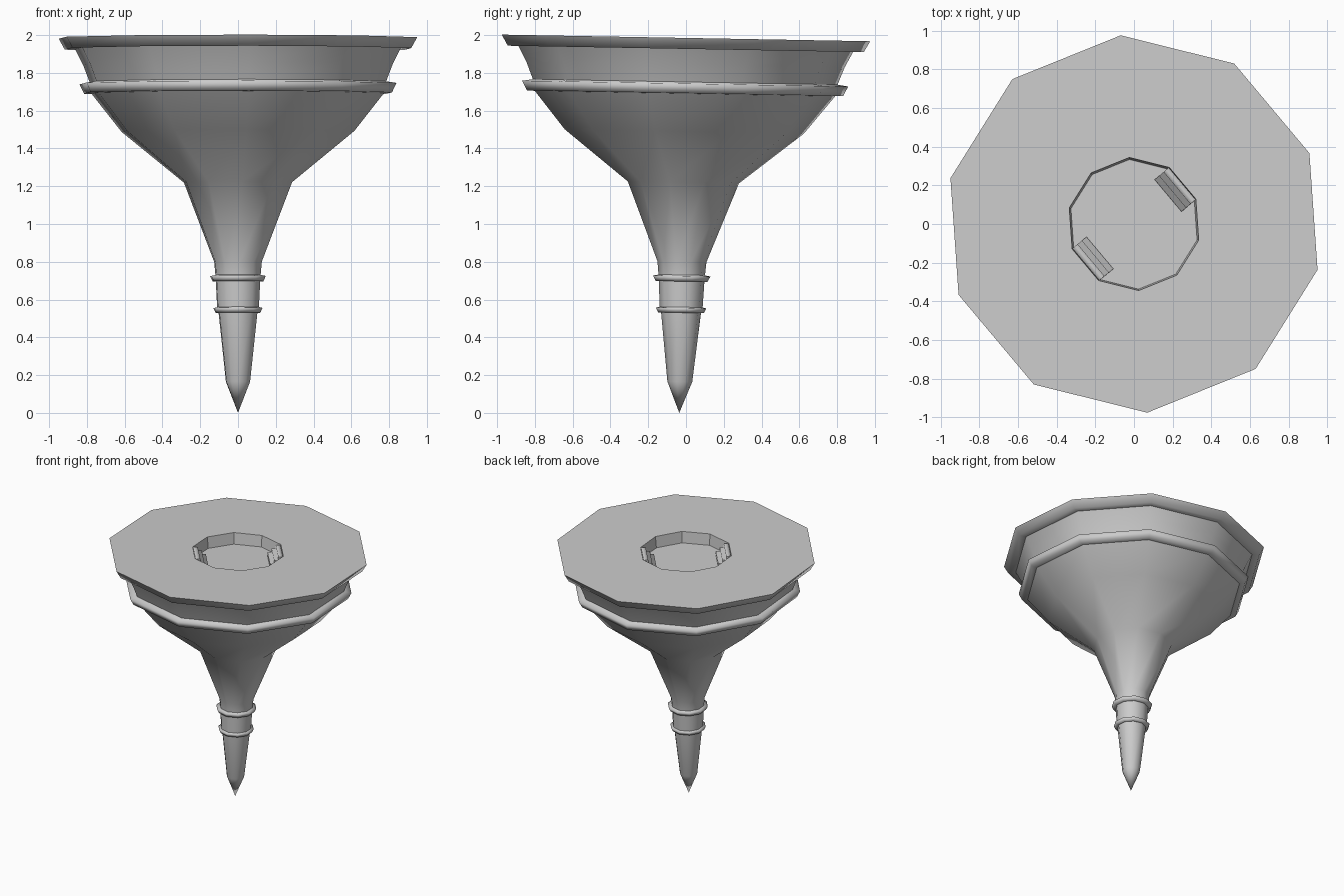
import bpy, bmesh, math
from mathutils import Matrix, Vector

cube = bpy.data.objects.get("Cube")
if cube:
    bpy.data.objects.remove(cube)

SIDES = 10
TURN = math.radians(22)
TOP = 1.985
# Whole spike leans very slightly about the centre of its top
LEAN = (Matrix.Translation((0, 0, TOP)) @ Matrix.Rotation(-0.018, 4, 'X')
        @ Matrix.Translation((0, 0, -TOP)))

gray = bpy.data.materials.new("plain gray")
gray.use_nodes = True
COLOR = (0.6, 0.6, 0.6, 1)
gray.diffuse_color = COLOR
gray.node_tree.nodes["Principled BSDF"].inputs["Base Color"].default_value = COLOR


def finish(name, bm, smooth):
    bm.transform(LEAN)
    mesh = bpy.data.meshes.new(name)
    for f in bm.faces:
        f.smooth = smooth
    bm.to_mesh(mesh)
    bm.free()
    mesh.materials.append(gray)
    obj = bpy.data.objects.new(name, mesh)
    bpy.context.collection.objects.link(obj)
    return obj


def lathe(name, profile, smooth=True):
    """Ten-sided turned part; the profile runs upward along its outside."""
    bm = bmesh.new()
    rings = []
    for r, z in profile:
        if r == 0:
            rings.append([bm.verts.new((0, 0, z))] * SIDES)
        else:
            angles = [TURN + math.tau * i / SIDES for i in range(SIDES)]
            rings.append([bm.verts.new((r * math.cos(a), r * math.sin(a), z)) for a in angles])
    for low, high in zip(rings, rings[1:]):
        for i in range(SIDES):
            j = (i + 1) % SIDES
            corners = list(dict.fromkeys((low[i], low[j], high[j], high[i])))
            bm.faces.new(corners)
    return finish(name, bm, smooth)


def stairs(name, angle):
    """Three steps from the socket floor up to its rim."""
    outline = [(0.23, 1.895), (0.23, 1.925), (0.26, 1.925), (0.26, 1.953),
               (0.29, 1.953), (0.29, 1.982), (0.325, 1.982), (0.325, 1.895)]
    bm = bmesh.new()
    face = bm.faces.new([bm.verts.new((u, -0.108, z)) for u, z in outline])
    out = bmesh.ops.extrude_face_region(bm, geom=[face])
    moved = [v for v in out["geom"] if isinstance(v, bmesh.types.BMVert)]
    bmesh.ops.translate(bm, verts=moved, vec=Vector((0, 0.216, 0)))
    bmesh.ops.recalc_face_normals(bm, faces=bm.faces)
    # Side walls stay crisp while the steps shade softly
    for e in bm.edges:
        if abs(e.verts[0].co.y - e.verts[1].co.y) < 0.01:
            e.smooth = False
    bm.transform(Matrix.Rotation(angle, 4, 'Z'))
    finish(name, bm, True)


# Tapering spike and flared bowl
lathe("spike_tip", [(0, 0), (0.066, 0.165), (0.107, 0.54)])
lathe("spike_neck", [(0.113, 0.54), (0.122, 0.715)])
lathe("flared_bowl", [(0.122, 0.715), (0.13, 0.8), (0.295, 1.22), (0.635, 1.49), (0.805, 1.70)])
lathe("upper_wall", [(0.80, 1.73), (0.845, 1.845), (0.895, 1.94)])

# Projecting bands
lathe("lower_collar", [(0.105, 0.532), (0.122, 0.53), (0.134, 0.555), (0.105, 0.562)])
lathe("upper_collar", [(0.115, 0.698), (0.138, 0.696), (0.152, 0.724), (0.115, 0.732)])
lathe("bowl_band", [(0.785, 1.69), (0.84, 1.693), (0.865, 1.743), (0.79, 1.755)])
lathe("top_lip", [(0.87, 1.93), (0.945, 1.927), (0.978, TOP)])

# Flat top with a sunken socket
lathe("top_plate", [(0.978, TOP), (0.345, TOP)], False)
lathe("socket", [(0.345, TOP), (0.336, 1.895), (0, 1.895)], False)
for label, angle in (("back_left_stairs", 40), ("front_right_stairs", 220)):
    stairs(label, math.radians(angle))
